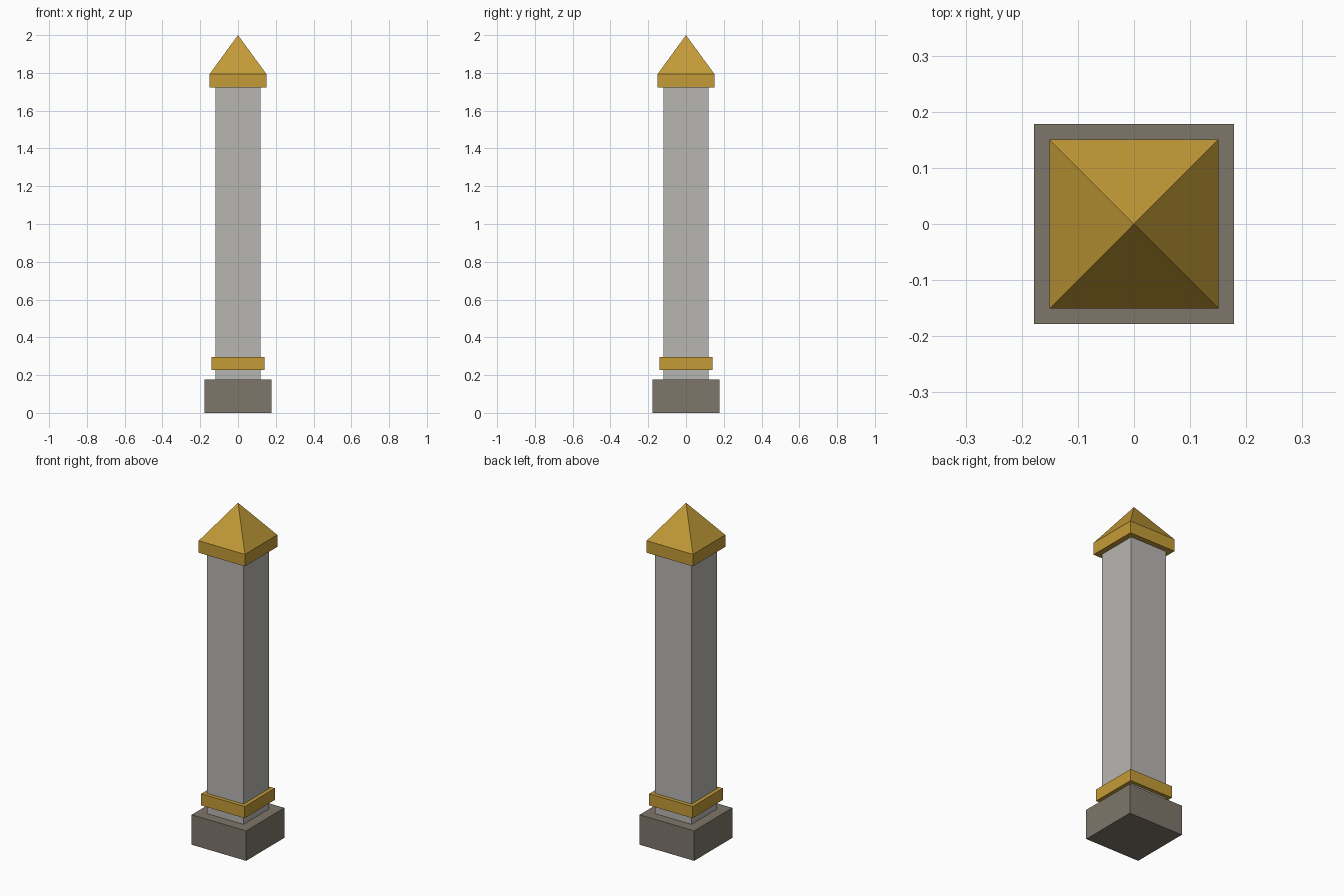
import bpy, bmesh
from math import sqrt, pi
from mathutils import Matrix

if "Cube" in bpy.data.objects:
    bpy.data.objects.remove(bpy.data.objects["Cube"])


def material(name, color):
    m = bpy.data.materials.new(name)
    m.diffuse_color = (*color, 1)
    m.use_nodes = True
    m.node_tree.nodes["Principled BSDF"].inputs["Base Color"].default_value = m.diffuse_color
    return m


stone = material("stone", (0.48, 0.47, 0.45))
dark_stone = material("dark_stone", (0.21, 0.18, 0.145))
gold = material("gold", (0.55, 0.33, 0.04))


def square_part(name, half_bottom, half_top, z0, z1, mat):
    """Square block or pyramid from z0 to z1, given half widths."""
    bm = bmesh.new()
    bmesh.ops.create_cone(
        bm, cap_ends=True, segments=4,
        radius1=half_bottom * sqrt(2), radius2=half_top * sqrt(2), depth=z1 - z0,
        matrix=Matrix.Translation((0, 0, (z0 + z1) / 2)) @ Matrix.Rotation(pi / 4, 4, 'Z'))
    bmesh.ops.remove_doubles(bm, verts=bm.verts, dist=1e-5)
    mesh = bpy.data.meshes.new(name)
    bm.to_mesh(mesh)
    bm.free()
    mesh.materials.append(mat)
    obj = bpy.data.objects.new(name, mesh)
    bpy.context.collection.objects.link(obj)


# Plinth, shaft, gold bands and pointed cap
square_part("plinth", 0.178, 0.178, 0.0, 0.177, dark_stone)
square_part("shaft", 0.119, 0.119, 0.177, 1.722, stone)
square_part("lower_band", 0.1415, 0.1415, 0.228, 0.297, gold)
square_part("cap_band", 0.151, 0.151, 1.722, 1.793, gold)
square_part("cap_pyramid", 0.151, 0.0, 1.793, 2.0, gold)
